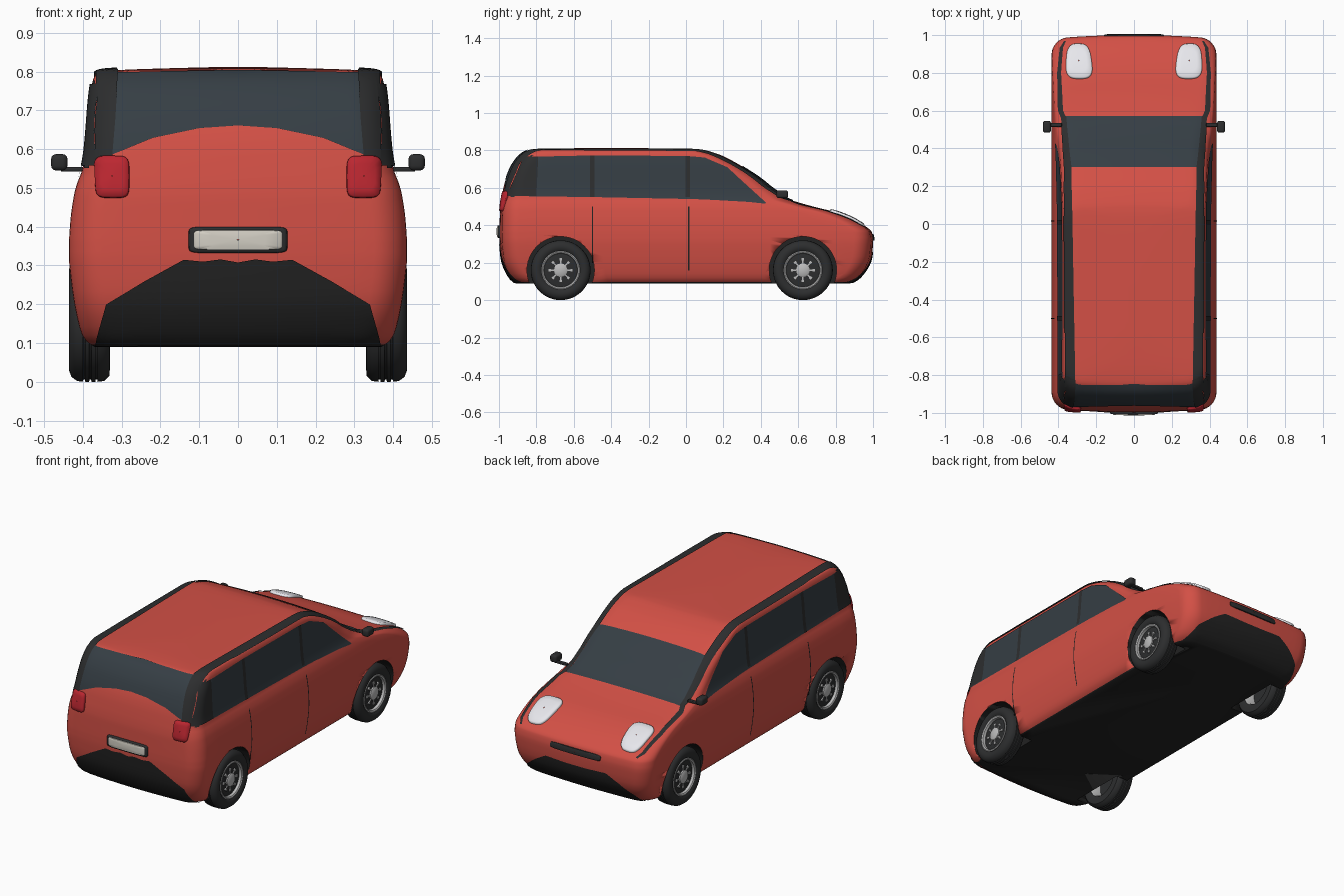
import bpy, bmesh, math
from mathutils import Vector, Matrix
from mathutils.bvhtree import BVHTree

if "Cube" in bpy.data.objects:
    bpy.data.objects.remove(bpy.data.objects["Cube"])

def mat(name, r, g, b):
    m = bpy.data.materials.new(name)
    m.diffuse_color = (r, g, b, 1)
    m.use_nodes = True
    m.node_tree.nodes["Principled BSDF"].inputs["Base Color"].default_value = m.diffuse_color
    return m

RED = mat("red_paint", .65, .08, .06)
BLACK = mat("black_trim", .016, .016, .016)
TRIM = mat("dark_trim", .026, .027, .028)
GLASS = mat("glass", .036, .048, .058)
LAMP = mat("lamp_white", .8, .8, .84)
TAIL = mat("lamp_red", .5, .02, .03)
PLATE = mat("plate", .65, .62, .55)
SILVER = mat("silver", .5, .5, .5)

def make(name, bm, *mats, mirror=False, angle=40):
    me = bpy.data.meshes.new(name)
    bm.to_mesh(me)
    bm.free()
    ob = bpy.data.objects.new(name, me)
    bpy.context.collection.objects.link(ob)
    for m in mats:
        me.materials.append(m)
    bpy.ops.object.select_all(action='DESELECT')
    bpy.context.view_layer.objects.active = ob
    ob.select_set(True)
    bpy.ops.object.shade_smooth_by_angle(angle=math.radians(angle))
    if mirror:
        ob.modifiers.new("mirror", 'MIRROR')
    return ob

# Body: stacked plan outlines (z, half width, rear y, nose y)
KEYS = [(.09, .375, -.91, .88), (.12, .402, -.945, .93), (.2, .422, -.983, .985),
        (.3, .435, -.995, 1.0), (.35, .436, -.997, .997), (.38, .435, -.997, .98),
        (.43, .431, -.996, .9), (.47, .425, -.995, .8), (.495, .42, -.993, .7),
        (.52, .412, -.99, .61), (.54, .404, -.987, .55), (.57, .397, -.982, .505),
        (.605, .392, -.975, .455), (.65, .388, -.962, .4), (.715, .383, -.935, .3),
        (.765, .377, -.9, .21), (.788, .37, -.873, .15), (.8, .355, -.85, .11),
        (.805, .29, -.81, .08), (.809, .17, -.74, .02), (.812, .05, -.6, -.2)]

def spline(keys, n):
    out = []
    for i in range(len(keys) - 1):
        a, b, c, d = (Vector(keys[min(max(i + k, 0), len(keys) - 1)]) for k in (-1, 0, 1, 2))
        for j in range(n):
            t = j / n
            out.append(.5 * (2*b + (c - a)*t + (2*a - 5*b + 4*c - d)*t*t + (3*b - a - 3*c + d)*t**3))
    return out + [Vector(keys[-1])]

def outline(z, w, y0, y1):
    r, ym, h = min(.085, w * .8), (y0 + y1) / 2, (y1 - y0) / 2
    q = [((w - r) * i / 8, h) for i in range(8)]
    q += [(w - r + r * math.sin(a), h - r + r * math.cos(a))
          for a in (math.pi / 2 * i / 8 for i in range(9))]
    q += [(w, (h - r) * (1 - i / 8)) for i in range(1, 8)]
    pts = q + [(w, 0)] + [(x, -y) for x, y in reversed(q)]
    pts += [(-x, y) for x, y in reversed(pts[1:-1])]
    return [(x, ym + y - .02 * (x / w) ** 2 * y / h, z) for x, y in pts]

bm = bmesh.new()
rings = [[bm.verts.new(p) for p in outline(*k)] for k in spline(KEYS, 3)]
for a, b in zip(rings, rings[1:]):
    for i in range(len(a)):
        j = (i + 1) % len(a)
        bm.faces.new((a[i], a[j], b[j], b[i]))
bm.faces.new(rings[0]).material_index = 1
bm.faces.new(rings[-1])
bmesh.ops.recalc_face_normals(bm, faces=bm.faces)
for f in bm.faces:
    if f.calc_center_median().z < .1:
        f.material_index = 1
bm.normal_update()
SURF = BVHTree.FromBMesh(bm)
body = make("body", bm, RED, BLACK)

# Wheel wells
WHEELS = (-.67, .625)
bm = bmesh.new()
for y in WHEELS:
    for x in (-.4, .4):
        bmesh.ops.create_cone(bm, cap_ends=True, segments=48, radius1=.18, radius2=.18, depth=.2,
                              matrix=Matrix.Translation((x, y, .16)) @ Matrix.Rotation(math.pi / 2, 4, 'Y'))
cutter = make("wheel_well_cutter", bm, BLACK)
cutter.hide_render = True
cutter.hide_set(True)
bo = body.modifiers.new("wells", 'BOOLEAN')
bo.object, bo.operation, bo.solver, bo.material_mode = cutter, 'DIFFERENCE', 'EXACT', 'TRANSFER'

# Panels projected onto the body
CAST = {'side': lambda a, b: ((2, a, b), (-1, 0, 0)), 'top': lambda a, b: ((a, b, 2), (0, 0, -1)),
        'rear': lambda a, b: ((a, -2, b), (0, 1, 0)), 'nose': lambda a, b: ((a, 2, b), (0, -1, 0))}

def along(pts, t):
    f = t * (len(pts) - 1)
    i = min(int(f), len(pts) - 2)
    return Vector(pts[i]).lerp(Vector(pts[i + 1]), f - i)

def stick(bm, view, p, off):
    o, d = CAST[view](p[0], p[1])
    hit, n, _, _ = SURF.ray_cast(Vector(o), Vector(d))
    return (bm.verts.new(hit + n * off), n) if hit else (None, None)

def add_faces(bm, grid):
    for a, b in zip(grid, grid[1:]):
        for i in range(len(a) - 1):
            q = [a[i], a[i + 1], b[i + 1], b[i]]
            if all(v[0] for v in q):
                f = bm.faces.new([v[0] for v in q])
                f.normal_update()
                if f.normal.dot(q[0][1]) < 0:
                    f.normal_flip()

def panel(name, view, low, high, m, off=.004, mirror=False, nu=48, nv=12):
    bm = bmesh.new()
    add_faces(bm, [[stick(bm, view, along(low, i / nu).lerp(along(high, i / nu), j / nv), off)
                    for i in range(nu + 1)] for j in range(nv + 1)])
    return make(name, bm, m, mirror=mirror, angle=60)

def blob(name, view, c, rx, ry, m, off=.012, n=4, mirror=False, skew=0):
    """Rounded raised patch with its rim sunk into the body."""
    bm, grid = bmesh.new(), []
    for s, o in ((1, -.004), (.99, off * .6), (.93, off), (.6, off * 1.1), (.3, off * 1.15), (.02, off * 1.15)):
        row = []
        for i in range(40):
            a = math.tau * i / 40
            u = math.copysign(abs(math.cos(a)) ** (2 / n), math.cos(a)) * s
            v = math.copysign(abs(math.sin(a)) ** (2 / n), math.sin(a)) * s
            row.append(stick(bm, view, (c[0] + rx * u * (1 + skew * v) + skew * rx * (1 - v) * .4, c[1] + ry * v), o))
        grid.append(row + row[:1])
    add_faces(bm, grid)
    return make(name, bm, m, mirror=mirror, angle=60)

# Glass
panel("side_window", 'side',
      [(-.955, .556), (-.5, .55), (0, .54), (.1, .537), (.22, .53), (.33, .524), (.42, .515)],
      [(-.865, .765), (-.5, .773), (0, .77), (.1, .762), (.22, .71), (.33, .61), (.43, .518)],
      GLASS, mirror=True)
panel("windshield", 'top', [(-.36, .57), (.36, .57)], [(-.335, .3), (.335, .3)], GLASS)
panel("rear_window", 'rear', [(-.33, .583), (-.22, .628), (-.1, .653), (0, .66), (.1, .653), (.22, .628), (.33, .583)],
      [(-.32, .795), (0, .801), (.32, .795)], GLASS)
for y, z in ((-.5, .772), (.01, .769)):
    panel("window_pillar", 'side', [(y - .012, .55), (y + .012, .55)], [(y - .012, z), (y + .012, z)],
          TRIM, .006, True, 2)
panel("rear_quarter_pillar", 'side', [(-.955, .556), (-.8, .556)], [(-.865, .765), (-.79, .767)],
      TRIM, .006, True, 12)

# Dark rails along roof, windshield edge, hood and rear corner
panel("roof_rail", 'top', [(.31, -.86), (.32, -.3), (.33, .3), (.358, .57)],
      [(.362, -.86), (.366, -.3), (.368, .3), (.385, .57)], TRIM, .007, True, 60, 6)
panel("hood_strip", 'top', [(.358, .56), (.375, .6), (.385, .8), (.375, .93), (.36, .965)],
      [(.385, .56), (.402, .6), (.405, .8), (.392, .93), (.37, .965)], TRIM, .005, True, 40, 4)
panel("rear_corner_strip", 'rear', [(.325, .56), (.315, .68), (.308, .8)],
      [(.365, .56), (.364, .68), (.35, .797)], TRIM, .007, True, 24, 6)
panel("rear_side_strip", 'rear', [(.381, .55), (.376, .66), (.366, .775)],
      [(.394, .55), (.383, .66), (.371, .775)], TRIM, .004, True, 24, 4)

# Bumpers and grille slot
panel("rear_bumper_trim", 'rear', [(-.368, .095), (.368, .095)],
      [(-.34, .2), (-.24, .26), (-.14, .315), (-.09, .31), (-.045, .316), (0, .308), (.045, .316),
       (.09, .31), (.14, .315), (.24, .26), (.34, .2)], BLACK, nu=60)
panel("front_bumper_trim", 'nose', [(-.368, .095), (.368, .095)],
      [(-.34, .16), (-.26, .22), (-.19, .26), (-.06, .255), (.06, .255), (.19, .26), (.26, .22), (.34, .16)],
      BLACK, nu=60)
blob("grille_slot", 'nose', (0, .335), .16, .017, TRIM, .006, 6)

# Lamps and plate
blob("headlight", 'top', (.295, .86), .068, .092, LAMP, .012, 3.2, True, -.12)
blob("tail_light", 'rear', (.323, .528), .043, .054, TAIL, .014, 5, True)
blob("plate_frame", 'rear', (0, .366), .128, .034, TRIM, .01, 9)
blob("plate", 'rear', (0, .366), .117, .026, PLATE, .014, 9)

# Door seams
for y, z in ((-.5, .2), (.015, .16)):
    panel("door_seam", 'side', [(y - .003, z), (y + .003, z)], [(y - .003, .5), (y + .003, .5)],
          BLACK, .002, True, 1)

# Wheels
def lathe(name, y, prof, m):
    bm = bmesh.new()
    vs = [bm.verts.new((x, y, .16 + r)) for x, r in prof]
    es = [bm.edges.new(e) for e in zip(vs, vs[1:])]
    bmesh.ops.spin(bm, geom=vs + es, cent=(0, y, .16), axis=(1, 0, 0), angle=math.tau,
                   steps=48, use_merge=True)
    bmesh.ops.remove_doubles(bm, verts=bm.verts, dist=.0001)
    bmesh.ops.recalc_face_normals(bm, faces=bm.faces)
    return make(name, bm, m, mirror=True)

for y in WHEELS:
    tread = [p for x in (.362, .378, .394) for p in ((x, .16), (x + .001, .154), (x + .005, .154), (x + .006, .16))]
    lathe("tire", y, [(.335, .1), (.33, .12), (.332, .145), (.345, .158)] + tread +
          [(.415, .158), (.43, .147), (.436, .13), (.434, .112), (.424, .1), (.335, .1)], TRIM)
    lathe("rim_barrel", y, [(.336, .101), (.345, .093), (.41, .09)], SILVER)
    lathe("rim_ring", y, [(.415, .103), (.43, .103), (.432, .098), (.428, .091), (.41, .089)], SILVER)
    lathe("rim_disc", y, [(.4, 0), (.4, .092), (.413, .092), (.418, .05), (.418, 0)], TRIM)
    lathe("hub", y, [(.41, .036), (.426, .036), (.43, .03), (.432, 0)], SILVER)
    bm = bmesh.new()
    for i in range(8):
        M = Matrix.Translation((.418, y, .16)) @ Matrix.Rotation(math.tau * i / 8, 4, 'X')
        for r, size in ((.042, (.01, .007, .026)), (.058, (.012, .014, .012))):
            bmesh.ops.create_cube(bm, size=1, matrix=M @ Matrix.Translation((0, 0, r)) @ Matrix.Diagonal((*size, 1)))
    make("wheel_spokes", bm, SILVER, mirror=True)

# Mirrors
def box(name, c, size, bev, m):
    bm = bmesh.new()
    bmesh.ops.create_cube(bm, size=1, matrix=Matrix.Translation(c) @ Matrix.Diagonal((*size, 1)))
    bmesh.ops.bevel(bm, geom=bm.edges[:], offset=bev, segments=3, profile=.5, affect='EDGES')
    make(name, bm, m, mirror=True)

box("mirror_head", (.461, .515, .566), (.042, .062, .042), .012, TRIM)
box("mirror_arm", (.42, .525, .548), (.075, .022, .012), .004, TRIM)
